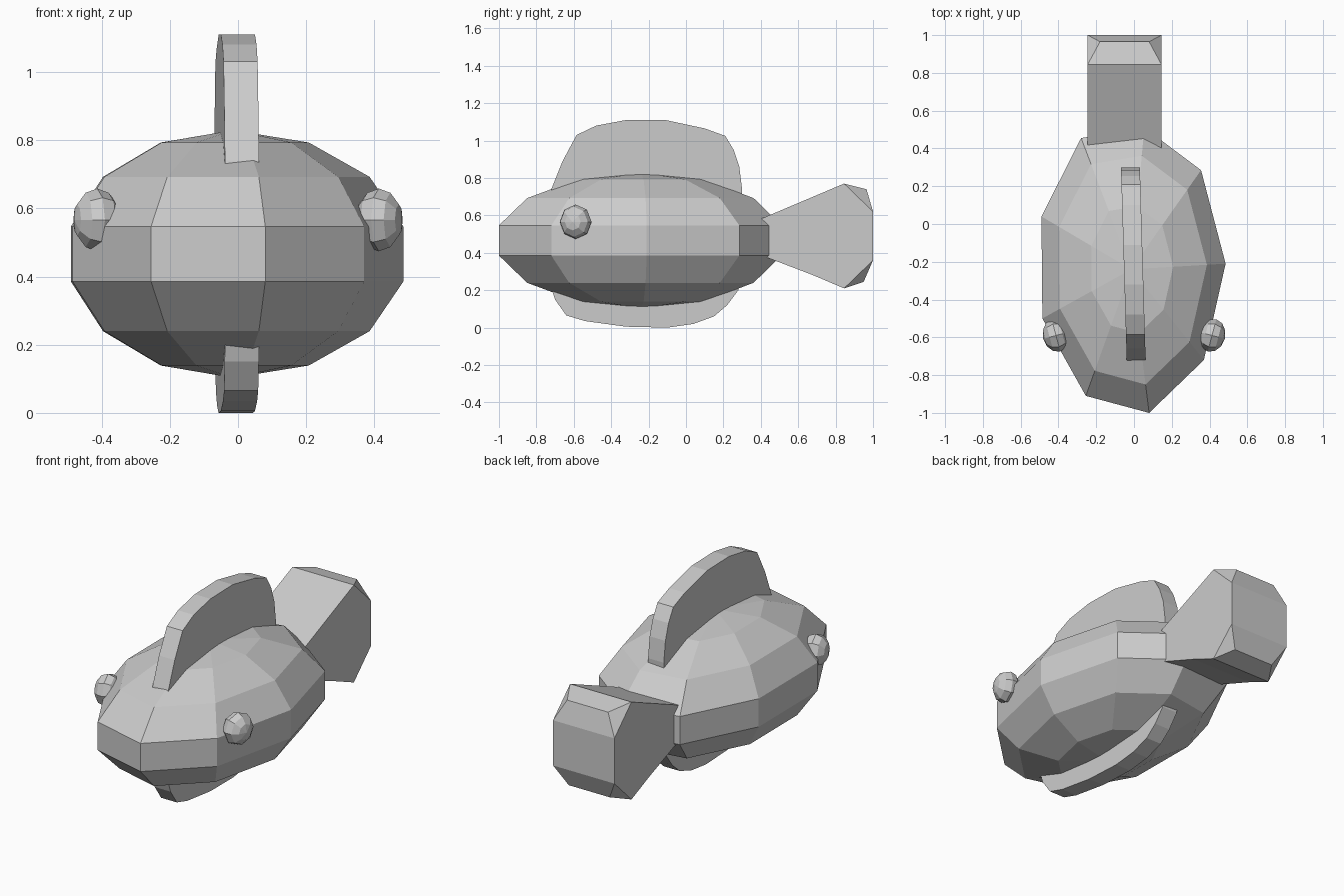
import bpy, bmesh, math
from mathutils import Matrix

if "Cube" in bpy.data.objects:
    bpy.data.objects.remove(bpy.data.objects["Cube"])


def make(name, verts, faces):
    me = bpy.data.meshes.new(name)
    me.from_pydata(verts, [], faces)
    bm = bmesh.new()
    bm.from_mesh(me)
    bmesh.ops.recalc_face_normals(bm, faces=bm.faces)
    bm.to_mesh(me)
    bm.free()
    ob = bpy.data.objects.new(name, me)
    bpy.context.collection.objects.link(ob)
    return ob


# body: nine-sided faceted ellipsoid with two poles
outline = [(0.08, -1.0), (0.37, -0.72), (0.485, -0.21), (0.355, 0.285), (0.055, 0.51),
           (-0.28, 0.455), (-0.49, 0.04), (-0.485, -0.50), (-0.255, -0.91)]
cx, cy, cz, rz = -0.015, -0.24, 0.466, 0.363
verts, faces, n = [], [], len(outline)
step = math.pi / 7
for i in range(6):
    a = (i - 2.5) * step
    s = math.cos(a) / math.cos(step / 2)
    verts += [(cx + (x - cx) * s, cy + (y - cy) * s, cz + rz * math.sin(a)) for x, y in outline]
for i in range(5):
    for j in range(n):
        k = (j + 1) % n
        faces.append((i * n + j, i * n + k, (i + 1) * n + k, (i + 1) * n + j))
verts += [(cx, cy, cz - rz), (cx, cy, cz + rz)]
for j in range(n):
    k = (j + 1) % n
    faces += [(6 * n, k, j), (6 * n + 1, 5 * n + j, 5 * n + k)]
make("body", verts, faces)

# upper and lower fin: one thin disc through the body, turned slightly
fin = [(-0.75, 0.60), (-0.72, 0.74), (-0.66, 0.89), (-0.585, 1.03), (-0.48, 1.08), (-0.32, 1.11),
       (-0.11, 1.11), (0.10, 1.065), (0.21, 1.025), (0.255, 0.95), (0.285, 0.86), (0.30, 0.74),
       (0.28, 0.20), (0.22, 0.12), (0.15, 0.06), (0.04, 0.02), (-0.10, 0.0), (-0.32, 0.005),
       (-0.54, 0.035), (-0.64, 0.065), (-0.70, 0.15), (-0.73, 0.24)]
m = len(fin)
verts = [(-0.01 - 0.03 * y + d, y, z) for d in (-0.05, 0.05) for y, z in fin]
faces = [tuple(range(m)), tuple(range(m, 2 * m))]
faces += [(j, (j + 1) % m, m + (j + 1) % m, m + j) for j in range(m)]
make("fin", verts, faces)

# tail: flared block with cut back corners
prof = [(0.25, 0.525), (0.42, 0.59), (0.845, 0.77), (0.965, 0.74), (1.0, 0.62),
        (1.0, 0.36), (0.95, 0.245), (0.845, 0.21), (0.68, 0.28), (0.25, 0.445)]
m = len(prof)
verts = []
for side in (-1, 1):
    for j, (y, z) in enumerate(prof):
        w = 0.13 if j in (3, 6) else 0.195
        verts.append((-0.05 + side * w, y, z))
faces = [(j, (j + 1) % m, m + (j + 1) % m, m + j) for j in range(m)]
for o in (0, m):
    faces.append(tuple(o + j for j in range(m) if j not in (3, 6)))
    faces += [(o + 2, o + 3, o + 4), (o + 5, o + 6, o + 7)]
make("tail", verts, faces)

# eyes
for side, name in ((-1, "left_eye"), (1, "right_eye")):
    bm = bmesh.new()
    bmesh.ops.create_uvsphere(bm, u_segments=8, v_segments=6, radius=1)
    mat = (Matrix.Translation((side * 0.413, -0.59, 0.566))
           @ Matrix.Rotation(side * math.radians(-15), 4, 'Z')
           @ Matrix.Diagonal((0.07, 0.088, 0.092, 1))
           @ Matrix.Rotation(math.radians(90), 4, 'Y'))
    bm.transform(mat)
    me = bpy.data.meshes.new(name)
    bm.to_mesh(me)
    bm.free()
    bpy.context.collection.objects.link(bpy.data.objects.new(name, me))
